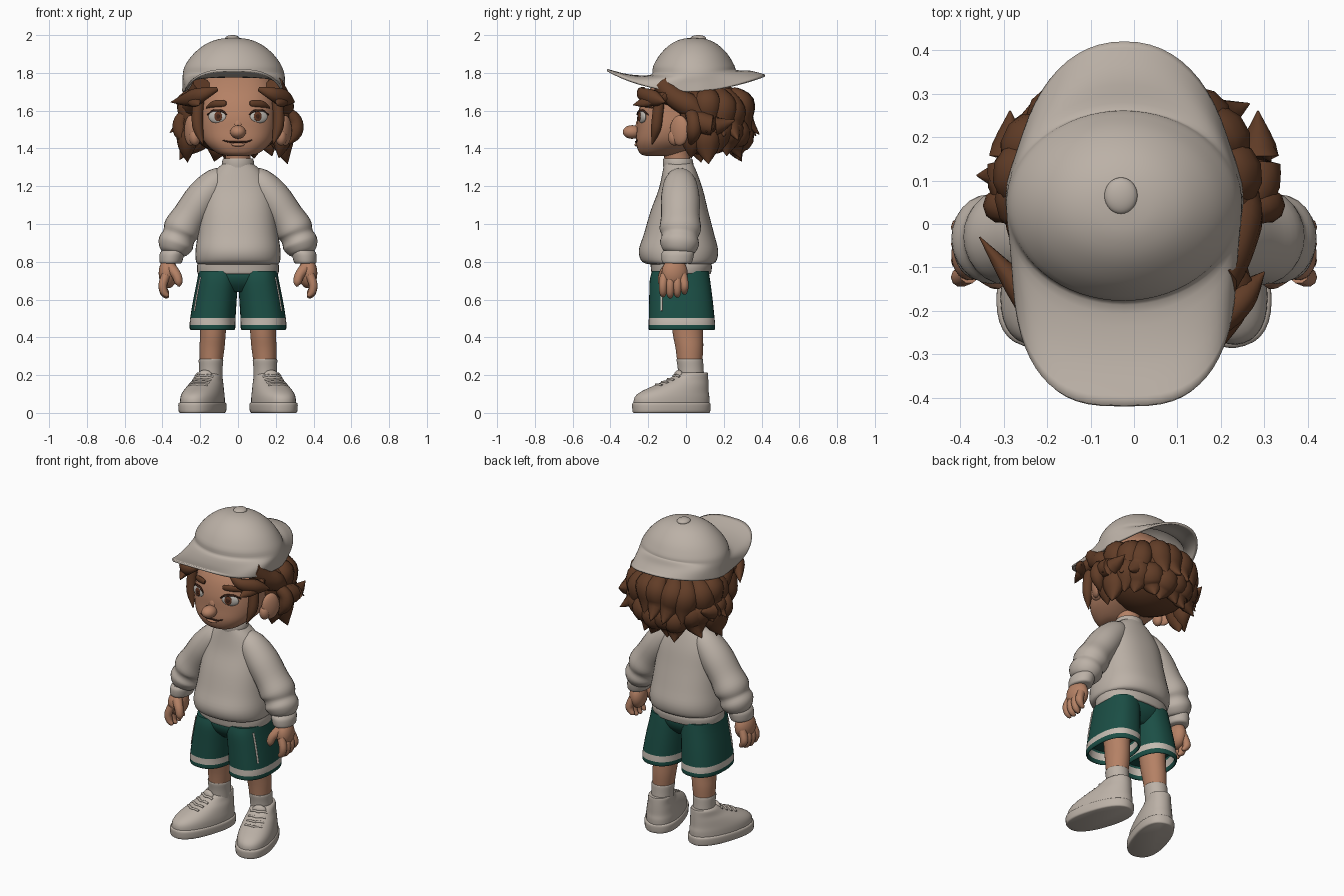
import bpy, bmesh, math, random
from mathutils import Vector, Matrix
from mathutils.bvhtree import BVHTree

random.seed(4)
cube = bpy.data.objects.get("Cube")
if cube:
    bpy.data.objects.remove(cube, do_unlink=True)


def material(name, *rgb):
    m = bpy.data.materials.new(name)
    m.use_nodes = True
    m.diffuse_color = (*rgb, 1)
    m.node_tree.nodes["Principled BSDF"].inputs["Base Color"].default_value = (*rgb, 1)
    return m


beige = material("beige cloth", .5, .44, .385)
skin = material("warm skin", .46, .22, .13)
brown = material("brown hair", .12, .046, .02)
green = material("dark green cloth", .011, .077, .06)
trim = material("pale trim", .56, .5, .44)
eye_white = material("eye white", .5, .47, .43)
iris_brown = material("iris brown", .13, .04, .018)
line_brown = material("dark line brown", .05, .018, .01)


def finish(name, bm, mat):
    bmesh.ops.recalc_face_normals(bm, faces=bm.faces[:])
    mesh = bpy.data.meshes.new(name)
    bm.to_mesh(mesh)
    bm.free()
    mesh.materials.append(mat)
    mesh.polygons.foreach_set("use_smooth", [True] * len(mesh.polygons))
    mesh.set_sharp_from_angle(angle=math.radians(50))
    ob = bpy.data.objects.new(name, mesh)
    bpy.context.collection.objects.link(ob)
    return ob


def spline(rows, steps=4):
    """Smooth curve through rows of numbers."""
    out = []
    last = len(rows) - 1
    for i in range(last):
        a, b, c, d = (rows[max(0, min(last, i + k))] for k in (-1, 0, 1, 2))
        for j in range(steps):
            t = j / steps
            out.append([q + t / 2 * (r - p + t * (2*p - 5*q + 4*r - w + t * (3*q - p - 3*r + w)))
                        for p, q, r, w in zip(a, b, c, d)])
    return out + [list(rows[-1])]


def skin_rings(name, rings, mat, caps=True):
    bm = bmesh.new()
    loops = [[bm.verts.new(p) for p in ring] for ring in rings]
    n = len(loops[0])
    for a, b in zip(loops, loops[1:]):
        for i in range(n):
            j = (i + 1) % n
            bm.faces.new((a[i], a[j], b[j], b[i]))
    if caps:
        bm.faces.new(loops[0])
        bm.faces.new(loops[-1])
    return finish(name, bm, mat)


def oval(a, power):
    c, s = math.cos(a), math.sin(a)
    return (math.copysign(abs(c) ** (2 / power), c), math.copysign(abs(s) ** (2 / power), s))


def loft(name, rows, mat, sides=32, power=2.0):
    """Level ovals, each row being x, y, z, half width, half depth."""
    unit = [oval(math.tau * i / sides, power) for i in range(sides)]
    return skin_rings(name, [[(x + u * rx, y + v * ry, z) for u, v in unit]
                             for x, y, z, rx, ry in spline(rows)], mat)


def tube(name, rows, mat, sides=10, flat=1.0, ref=(0, -1, 0)):
    """Tapered tube, each row being x, y, z, radius."""
    path = spline(rows)
    pts = [Vector(p[:3]) for p in path]
    rings = []
    for i, p in enumerate(pts):
        t = (pts[min(i + 1, len(pts) - 1)] - pts[max(i - 1, 0)]).normalized()
        u = t.cross(Vector(ref)).normalized()
        w = u.cross(t)
        r = max(path[i][3], .001)
        rings.append([p + r * (u * math.cos(k) + w * math.sin(k) * flat)
                      for k in (math.tau * j / sides for j in range(sides))])
    return skin_rings(name, rings, mat)


def ball(name, loc, size, mat, turn=0):
    bm = bmesh.new()
    bmesh.ops.create_uvsphere(bm, u_segments=28, v_segments=18, radius=1)
    bm.transform(Matrix.Translation(loc) @ Matrix.Rotation(turn, 4, 'Z') @ Matrix.Diagonal((*size, 1)))
    return finish(name, bm, mat)


def caster(ob):
    tree = BVHTree.FromPolygons([v.co for v in ob.data.vertices], [p.vertices[:] for p in ob.data.polygons])
    return lambda start, way: tree.ray_cast(Vector(start), Vector(way))[0]


def flip(rows, s):
    return [(s * r[0], *r[1:]) for r in rows]


# Head, neck and face
head = loft("head", [(0, -.15, 1.36, .05, .06), (0, -.14, 1.375, .11, .105), (0, -.09, 1.43, .175, .175),
                     (0, -.05, 1.5, .205, .212), (0, -.02, 1.58, .21, .236), (0, .01, 1.67, .21, .235),
                     (0, .03, 1.75, .19, .19), (0, .04, 1.83, .13, .11)], skin, power=2.4)
tube("neck", [(0, -.03, 1.27, .07), (0, -.045, 1.34, .067), (0, -.06, 1.43, .07)], skin, 20)
ball("nose", (0, -.285, 1.487), (.042, .05, .036), skin)
ball("nose_bridge", (0, -.245, 1.515), (.026, .022, .045), skin)
face_hit = caster(head)


def on_face(x, z, lift=0):
    p = face_hit((x, -1, z), (0, 1, 0))
    return (x, p.y - lift, z)


tube("mouth", [(*on_face(x, z), r) for x, z, r in
               ((-.08, 1.443, .003), (-.04, 1.434, .005), (0, 1.435, .005), (.04, 1.434, .005), (.075, 1.445, .003))],
     line_brown, 8)
ball("lower_lip", on_face(0, 1.42, -.003), (.035, .012, .01), skin)
for s, side in ((1, "left"), (-1, "right")):
    turn = s * .35
    ball(side + "_eye", on_face(s * .11, 1.567, -.002), (.05, .014, .033), eye_white, turn)
    ball(side + "_iris", on_face(s * .105, 1.57, .011), (.022, .005, .026), iris_brown, turn)
    ball(side + "_pupil", on_face(s * .105, 1.57, .015), (.01, .003, .013), line_brown, turn)
    tube(side + "_lash", [(*on_face(s * x, z, .009), r) for x, z, r in
                          ((.06, 1.578, .003), (.085, 1.598, .006), (.13, 1.599, .006), (.162, 1.578, .003))],
         line_brown, 8)
    tube(side + "_eyebrow", [(*on_face(s * x, z, .004), r) for x, z, r in
                             ((.062, 1.638, .01), (.08, 1.638, .018), (.13, 1.634, .018), (.168, 1.615, .004))],
         brown, 10, .6)
    ball(side + "_ear", (s * .25, -.035, 1.495), (.026, .055, .08), skin, -s * .5)
    ball(side + "_ear_lobe", (s * .228, -.06, 1.46), (.03, .035, .045), skin)

# Hair mass with two rows of pointed locks around the back
ball("hair_mass", (-.012, .1, 1.565), (.27, .235, .2), brown)


def hair_point(a, r, z):
    return (-.015 + 1.08 * r * math.cos(a), .1 + .9 * r * math.sin(a), z)


for row, count, drop in (("upper", 11, 0), ("lower", 12, .13)):
    for i in range(count):
        a = math.radians(-14 + 208 * i / (count - 1)) + random.uniform(-.06, .06)
        sway, z = random.uniform(-.2, .2), random.uniform(-.03, .03) - drop
        tuck = drop * max(0, math.sin(a))
        tip = .3 + random.uniform(-.03, .03) - drop / 3 - tuck / 4
        tube(f"{row}_hair_lock_{i}", [(*hair_point(a, .17, 1.7 - drop), .04),
                                      (*hair_point(a, .235, 1.63 + z), .07),
                                      (*hair_point(a + sway / 2, .24 - tuck / 3, 1.54 + z + tuck / 6), .06),
                                      (*hair_point(a + sway, tip, 1.46 + z + tuck / 4), .002)],
             brown, 10, .75, (math.cos(a), math.sin(a), 0))

# Front locks that sweep out of the hat, side locks and curls before the ears
for s, side, reach, back in ((1, "left", .3, -.11), (-1, "right", .355, -.03)):
    tube(side + "_sweeping_lock", [(s * .11, -.225, 1.715, .012), (s * .18, -.235, 1.69, .034),
                                   (s * .245, -.17, 1.665, .045), (s * reach, back, 1.645, .002)], brown, 10, .8)
    tube(side + "_low_lock", [(s * .2, .0, 1.67, .045), (s * .225, -.1, 1.67, .045),
                              (s * .225, -.2, 1.65, .04), (s * .205, -.28, 1.63, .002)], brown, 10, .7)
    tube(side + "_temple_hair", [(s * .19, -.13, 1.74, .05), (s * .22, -.06, 1.67, .055),
                                 (s * .24, .03, 1.62, .06), (s * .27, .1, 1.56, .01)], brown)
    tube(side + "_side_lock", [(s * .22, .02, 1.59, .035), (s * .275, .08, 1.54, .055),
                               (s * .285, .16, 1.52, .05), (s * .285, .26, 1.55, .002)], brown)
    tube(side + "_cheek_lock", [(s * .24, .02, 1.6, .03), (s * .3, .04, 1.55, .038),
                                (s * .3, .04, 1.48, .038), (s * .25, .02, 1.41, .002)], brown)
    tube(side + "_sideburn", [(s * .205, -.14, 1.67, .03), (s * .215, -.15, 1.58, .03),
                              (s * .21, -.16, 1.5, .027), (s * .185, -.18, 1.42, .002)], brown)

# Hat: crown flowing into an all-round brim, and a button
columns = []
for i in range(64):
    a = math.tau * i / 64
    front = math.sin(a) < 0
    u, v = oval(a, 3 if front else 2.2)
    crown = [(-.025 + f * .266 * math.cos(a), .042 + f * .223 * math.sin(a), z) for f, z in
             ((.04, 1.98), (.3, 1.972), (.55, 1.945), (.78, 1.895), (.94, 1.835))]
    inner = Vector((-.023 + .264 * math.cos(a), .04 + .224 * math.sin(a), 1.785 if front else 1.785 + .025 * v))
    width = .254 + .016 * math.exp(-((v - .17) / .2) ** 2)
    outer = Vector((-.022 + width * u, .418 * v, 1.7 + (.115 if front else .085) * v * v))
    middle = inner.lerp(outer, .5) + Vector((0, 0, (-.014 if front else .008) * v * v))
    columns.append(spline(crown + [inner, middle, outer]))
hat = skin_rings("hat", list(zip(*columns)), beige, caps=False)
solid = hat.modifiers.new("thickness", 'SOLIDIFY')
solid.thickness, solid.offset = .012, 0
ball("hat_button", (-.03, .065, 1.983), (.038, .042, .017), beige)

# Sweater body, hem and collar
loft("sweater_body", [(0, -.03, .785, .205, .15), (0, -.037, .8, .222, .195), (0, -.04, .86, .225, .21),
                      (0, -.037, .95, .212, .185), (0, -.035, 1.07, .197, .152), (0, -.028, 1.18, .178, .118),
                      (0, -.033, 1.27, .132, .092), (0, -.04, 1.32, .08, .076)], beige, 40, 2.3)
loft("sweater_hem", [(0, -.025, .735, .208, .152), (0, -.025, .742, .215, .158),
                     (0, -.025, .775, .217, .162), (0, -.03, .8, .21, .16)], beige, 40, 2.3)
loft("sweater_collar", [(0, -.04, 1.3, .085, .08), (0, -.042, 1.325, .085, .08),
                        (0, -.044, 1.348, .077, .075), (0, -.044, 1.335, .067, .065)], beige)

for s, side in ((1, "left"), (-1, "right")):
    # Sleeve, cuff and hand
    tube(side + "_sleeve", flip([(.04, -.032, 1.265, .035), (.11, -.031, 1.225, .075), (.185, -.03, 1.14, .093),
                                 (.255, -.03, 1.04, .093), (.295, -.03, .975, .1), (.313, -.032, .935, .088),
                                 (.33, -.035, .895, .094), (.343, -.04, .855, .075), (.347, -.042, .84, .05)], s),
         beige, 24, 1.1)
    loft(side + "_cuff", flip([(.343, -.04, .86, .06, .08), (.35, -.044, .84, .065, .086),
                               (.356, -.047, .8, .06, .08), (.357, -.047, .79, .05, .068)], s), beige)
    ball(side + "_palm", (s * .37, -.06, .74), (.049, .07, .08), skin, s * .2)
    for i in range(4):
        y, low = -.122 + .038 * i, (.006, 0, .004, .02)[i]
        tube(f"{side}_finger_{i}", flip([(.38, y * .85 - .01, .73, .024), (.398, y, .68, .023),
                                         (.392, y, .635 + low, .02), (.374, y, .614 + low, .012),
                                         (.37, y, .608 + low, .003)], s), skin)
    tube(side + "_thumb", flip([(.36, -.09, .77, .032), (.326, -.12, .73, .026),
                                (.314, -.128, .69, .021), (.313, -.128, .668, .004)], s), skin)

    # Shorts leg with a pale band near the hem and a side stripe
    leg = loft(side + "_shorts_leg", flip([(.106, -.03, .75, .102, .15), (.109, -.032, .7, .108, .16),
                                           (.122, -.027, .6, .115, .168), (.133, -.023, .503, .12, .174),
                                           (.135, -.022, .466, .121, .176), (.135, -.022, .442, .119, .175),
                                           (.135, -.022, .446, .108, .163), (.132, -.023, .52, .1, .155)], s),
               green, 40, 2.4)
    leg.data.materials.append(trim)
    for f in leg.data.polygons:
        f.material_index = int(.466 < f.center.z < .503)
    leg_hit = caster(leg)
    stripe = [leg_hit((s, -.13, z), (-s, 0, 0)) for z in (.72, .66, .6, .54)]
    tube(side + "_shorts_stripe", [(*p, .006) for p in stripe], trim, 8)

    # Leg and sock
    loft(side + "_leg", flip([(.13, .0, .56, .075, .085), (.133, .01, .42, .068, .08),
                              (.138, .018, .34, .066, .073), (.143, .02, .25, .058, .064)], s), skin)
    loft(side + "_sock", flip([(.143, .02, .285, .058, .064), (.143, .02, .28, .065, .07),
                               (.144, .025, .23, .062, .068), (.145, .03, .15, .062, .07)], s), beige)

    # Shoe, turned outwards around the ankle
    sole = loft(side + "_sole", [(0, -.115, 0, .096, .205), (0, -.115, .008, .105, .211),
                                 (0, -.115, .045, .107, .213), (0, -.115, .055, .1, .206)], beige, 40, 2.4)
    upper = loft(side + "_shoe_upper", [(0, -.115, .04, .101, .207), (0, -.112, .08, .1, .205),
                                        (0, -.098, .11, .095, .187), (0, -.06, .145, .085, .148),
                                        (0, -.025, .175, .074, .112), (0, .0, .205, .068, .085),
                                        (0, .008, .215, .06, .075)], beige, 40, 2.2)
    shoe = [sole, upper, ball(side + "_tongue", (0, -.075, .195), (.042, .022, .032), beige)]
    top_hit = caster(upper)
    for i in range(4):
        y = -.1 - .033 * i
        rows = [(*top_hit((x, y + .3 * abs(x), 1), (0, 0, -1)), .007) for x in (-.05, -.025, 0, .025, .05)]
        shoe.append(tube(f"{side}_lace_{i}", rows, beige, 8, ref=(0, 0, 1)))
    for part in shoe:
        part.location = (s * .153, .032, 0)
        part.rotation_euler.z = s * math.radians(18)

# Seat of the shorts
loft("shorts_seat", [(0, -.03, .64, .06, .1), (0, -.03, .68, .16, .135),
                     (0, -.03, .72, .195, .15), (0, -.028, .76, .2, .148)], green, 40, 2.4)
